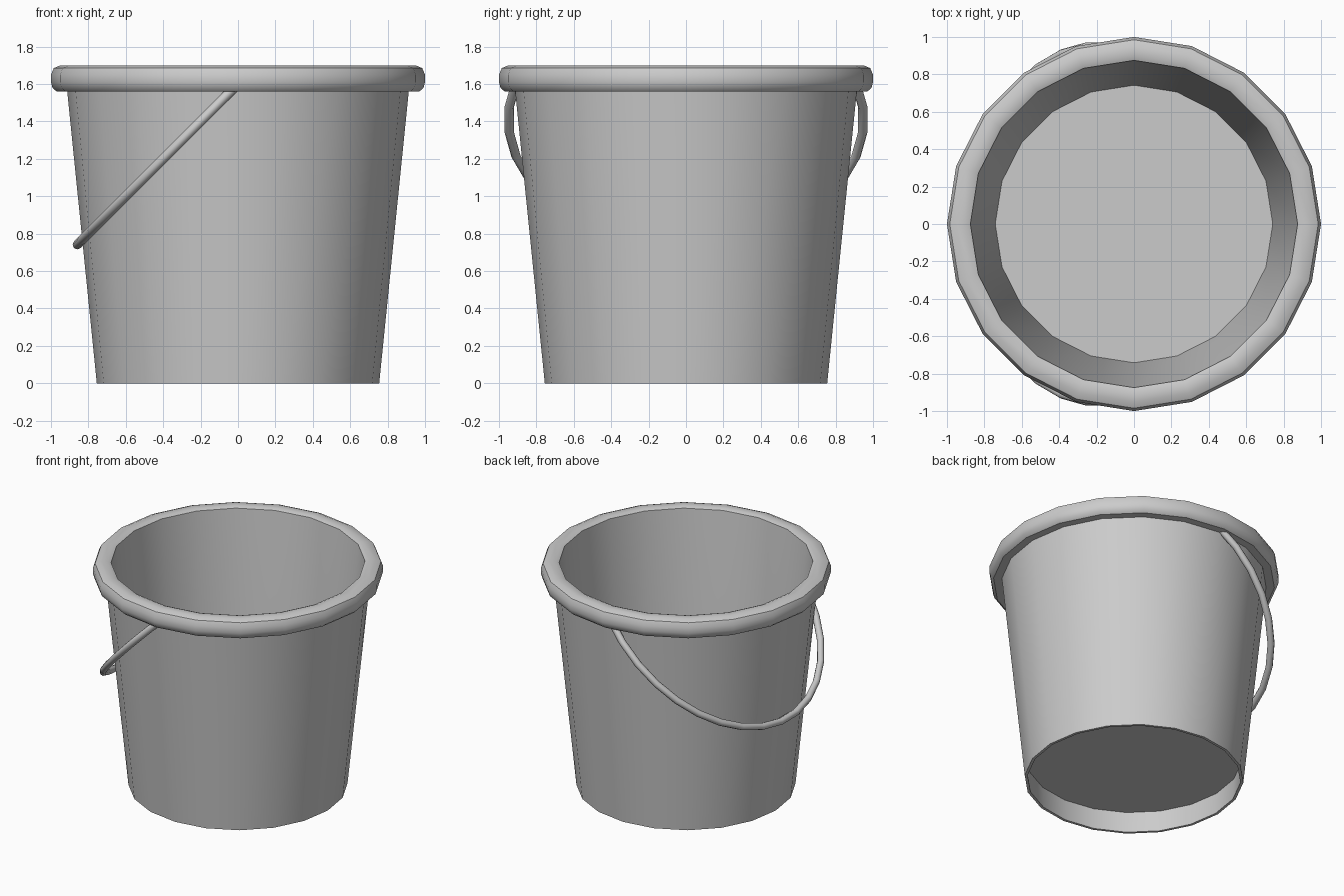
import bpy, bmesh
from math import sin, cos, pi, radians, sqrt
from mathutils import Vector

if "Cube" in bpy.data.objects:
    bpy.data.objects.remove(bpy.data.objects["Cube"])

SIDES = 20


def finish(name, bm, angle=35):
    bmesh.ops.recalc_face_normals(bm, faces=bm.faces[:])
    mesh = bpy.data.meshes.new(name)
    bm.to_mesh(mesh)
    bm.free()
    ob = bpy.data.objects.new(name, mesh)
    bpy.context.collection.objects.link(ob)
    bpy.ops.object.select_all(action='DESELECT')
    ob.select_set(True)
    bpy.context.view_layer.objects.active = ob
    bpy.ops.object.shade_smooth_by_angle(angle=radians(angle))
    return ob


def bridge(bm, a, b):
    for i in range(len(a)):
        j = (i + 1) % len(a)
        bm.faces.new((a[i], a[j], b[j], b[i]))


def ring(bm, r, z):
    return [bm.verts.new((r * cos(2 * pi * i / SIDES), r * sin(2 * pi * i / SIDES), z))
            for i in range(SIDES)]


# Tapered wall with the rolled rim, as one closed lathe profile (radius, height)
profile = [(0.735, 0), (0.755, 0), (0.913, 1.56), (0.97, 1.56), (0.992, 1.58),
           (1.0, 1.61), (1.0, 1.65), (0.985, 1.685), (0.95, 1.70), (0.90, 1.70),
           (0.875, 1.69), (0.742, 0.17)]
bm = bmesh.new()
rings = [ring(bm, r, z) for r, z in profile]
for k in range(len(rings)):
    bridge(bm, rings[k], rings[(k + 1) % len(rings)])
finish("bucket_wall", bm)

# Raised floor plate
bm = bmesh.new()
low, high = ring(bm, 0.742, 0.16), ring(bm, 0.744, 0.17)
bridge(bm, low, high)
bm.faces.new(low)
bm.faces.new(high)
finish("bucket_floor", bm)

# Wire handle hanging at 45 degrees towards -x: a circular arc swept with a tube
down = Vector((-1, 0, -1)).normalized()
side = Vector((0, 1, 0))
normal = down.cross(side)
centre = Vector((0, 0, 1.6)) + down * 0.27
ARC_R, TUBE_R, STEPS, TUBE_SIDES = 0.95, 0.025, 19, 8
bm = bmesh.new()
loops = []
for k in range(STEPS + 1):
    t = radians(-16.875 + 11.25 * k)
    out = side * cos(t) + down * sin(t)
    loops.append([bm.verts.new(centre + out * ARC_R + TUBE_R * (
        out * cos(2 * pi * j / TUBE_SIDES) + normal * sin(2 * pi * j / TUBE_SIDES)))
        for j in range(TUBE_SIDES)])
for a, b in zip(loops, loops[1:]):
    bridge(bm, a, b)
bm.faces.new(loops[0])
bm.faces.new(loops[-1])
finish("handle", bm, 50)
